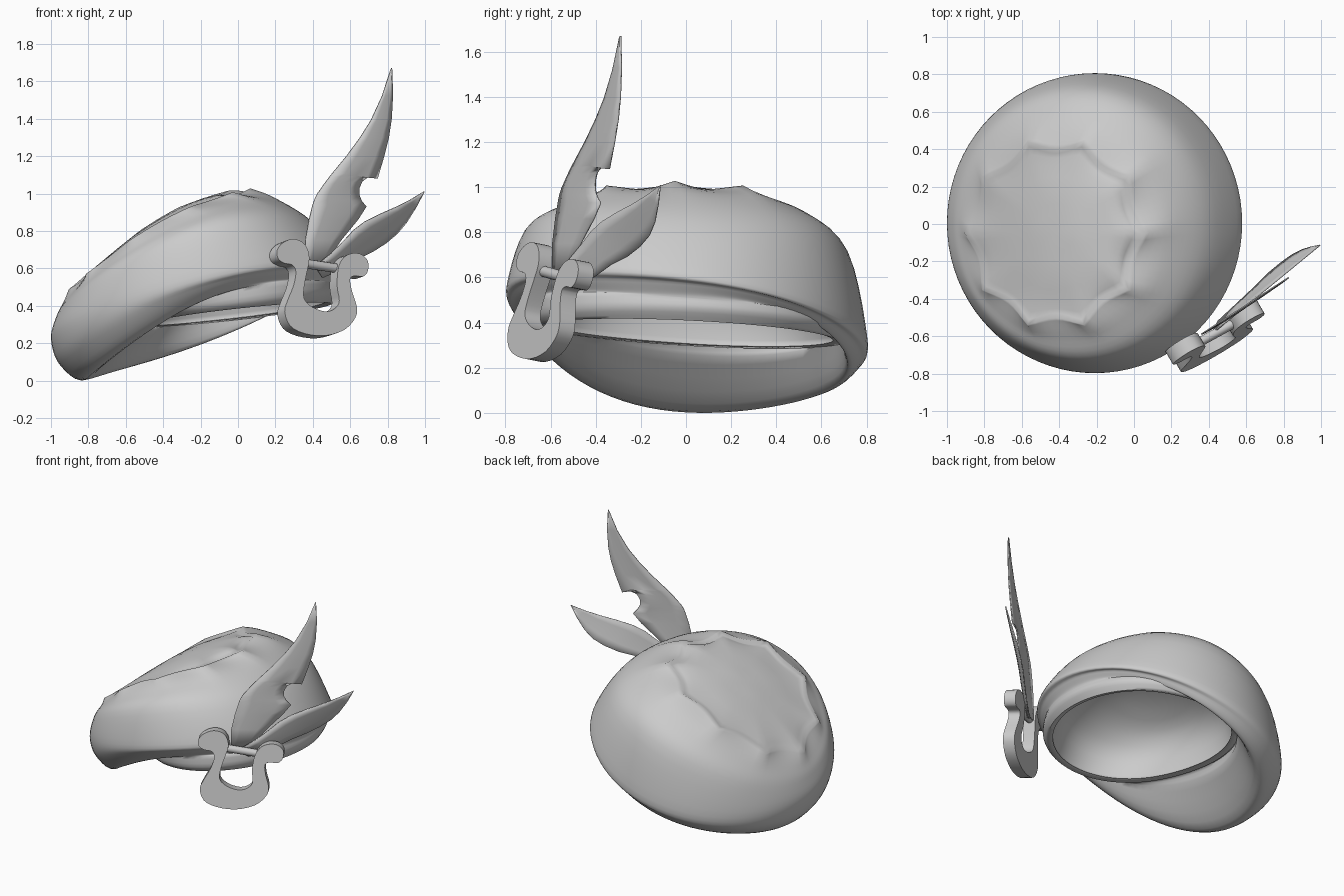
import bpy, bmesh, math
from mathutils import Vector

cube = bpy.data.objects.get("Cube")
if cube:
    bpy.data.objects.remove(cube, do_unlink=True)

grey = bpy.data.materials.new("plain grey")
grey.use_nodes = True
GREY = (0.6, 0.6, 0.6, 1)
grey.diffuse_color = GREY
grey.node_tree.nodes["Principled BSDF"].inputs["Base Color"].default_value = GREY


def finish(name, bm, angle):
    """Turn a bmesh into a smooth shaded object."""
    bmesh.ops.recalc_face_normals(bm, faces=bm.faces)
    me = bpy.data.meshes.new(name)
    bm.to_mesh(me)
    bm.free()
    me.materials.append(grey)
    ob = bpy.data.objects.new(name, me)
    bpy.context.collection.objects.link(ob)
    bpy.ops.object.select_all(action='DESELECT')
    ob.select_set(True)
    bpy.context.view_layer.objects.active = ob
    bpy.ops.object.shade_smooth_by_angle(angle=math.radians(angle))
    return ob


def spline(keys, steps):
    """Catmull-Rom interpolation of tuples."""
    out = []
    for i in range(len(keys) - 1):
        a, b, c, d = (keys[max(0, min(len(keys) - 1, i + k))] for k in (-1, 0, 1, 2))
        for s in range(steps):
            t = s / steps
            out.append([0.5 * (2 * q + (r - p) * t + (2 * p - 5 * q + 4 * r - w) * t * t
                               + (3 * q - p - 3 * r + w) * t ** 3)
                        for p, q, r, w in zip(a, b, c, d)])
    return out + [list(keys[-1])]


# --- beret: stacked tilted rings
# (cx, cy, rx, ry, z0, z_cos, z_sin, z_cos2, z_sin3, scallop, corner)
inside = [
    (-0.12, 0, 0.14, 0.17, 0.76, 0.04, 0, 0, 0, 0, 0),
    (-0.11, 0, 0.32, 0.38, 0.70, 0.08, 0, 0, 0, 0, 0.05),
    (-0.05, 0, 0.44, 0.55, 0.57, 0.08, -0.01, 0, 0, 0, 0.13),
    (-0.01, 0, 0.47, 0.61, 0.39, 0.055, -0.03, 0, 0, 0, 0.19),
    (0, 0, 0.465, 0.605, 0.365, 0.055, -0.03, 0, 0, 0, 0.2),
]
band = [
    (0, 0, 0.50, 0.64, 0.355, 0.055, -0.03, 0, 0, 0, 0.2),
    (0, 0, 0.53, 0.67, 0.39, 0.075, -0.03, 0, 0, 0, 0.16),
    (-0.02, 0, 0.54, 0.675, 0.41, 0.125, -0.05, -0.025, 0, 0, 0.09),
]
puff = [
    band[-1],
    (-0.14, 0, 0.665, 0.715, 0.30, 0.265, -0.10, -0.035, 0.02, 0, 0),
    (-0.20, 0, 0.75, 0.775, 0.345, 0.25, -0.115, -0.02, 0.015, 0, 0),
    (-0.215, 0.005, 0.785, 0.80, 0.43, 0.20, -0.115, -0.01, 0.005, 0, 0),
    (-0.285, 0, 0.685, 0.725, 0.66, 0.25, -0.045, -0.065, 0, 0, 0),
    (-0.365, -0.02, 0.565, 0.60, 0.755, 0.275, -0.01, -0.055, 0, 0.02, 0),
    (-0.42, -0.05, 0.485, 0.515, 0.803, 0.27, 0, -0.045, 0, 0.12, 0),
]
crown = [
    (-0.42, -0.05, 0.455, 0.485, 0.798, 0.25, 0, -0.037, 0, 0.12, 0),
    (-0.42, -0.05, 0.37, 0.38, 0.82, 0.215, 0, -0.02, 0, 0.05, 0),
    (-0.42, -0.05, 0.22, 0.23, 0.85, 0.13, 0, -0.01, 0, 0, 0),
    (-0.42, -0.05, 0.10, 0.10, 0.865, 0.06, 0, 0, 0, 0, 0),
]
SEG = 80


def ring(bm, p):
    cx, cy, rx, ry, z0, zc, zs, z2, z3, scallop, corner = p
    vs = []
    for i in range(SEG):
        a = 2 * math.pi * i / SEG
        k = 1 - scallop * abs(math.sin(5 * a))                          # ten scallops
        k += corner * max(0, math.cos(a - 0.75 * math.pi)) ** 4         # pointed back of the opening
        vs.append(bm.verts.new((cx + rx * k * math.cos(a), cy + ry * k * math.sin(a),
                                z0 + zc * k * math.cos(a) + zs * math.sin(a)
                                + z2 * math.cos(2 * a) + z3 * math.sin(3 * a))))
    return vs


bm = bmesh.new()
params = spline(inside, 3) + spline(band, 3)[:-1] + spline(puff, 5) + spline(crown, 2)
rings = [ring(bm, p) for p in params]
for lo, hi in zip(rings, rings[1:]):
    for i in range(SEG):
        j = (i + 1) % SEG
        bm.faces.new((lo[i], lo[j], hi[j], hi[i]))
for r, c in ((rings[0], (-0.12, 0, 0.775)), (rings[-1], (-0.42, -0.05, 0.869))):
    top = bm.verts.new(c)
    for i in range(SEG):
        bm.faces.new((r[i], r[(i + 1) % SEG], top))
# rest the lowest point on the ground
low = min(v.co.z for v in bm.verts)
for v in bm.verts:
    v.co.z -= low * max(0.0, 1 - v.co.z / 0.3)
finish("beret", bm, 70)


# --- feathers: strips of (left x, left z, right x, right z) with a raised midrib
def feather(name, rows, y0, x0, slope, droop, rib):
    bm = bmesh.new()
    grid = []
    for xl, zl, xr, zr in rows:
        row = []
        for t in (0, 0.25, 0.5, 0.75, 1):
            x, z = xl + (xr - xl) * t, zl + (zr - zl) * t
            bulge = rib * math.hypot(xr - xl, zr - zl) * math.sin(math.pi * t)
            y = y0 + slope * (x - x0) + droop * (zl - zr) * t - bulge
            row.append(bm.verts.new((x + bulge * 0.5, y, z)))
        grid.append(row)
    for a, b in zip(grid, grid[1:]):
        for i in range(4):
            bm.faces.new((a[i], a[i + 1], b[i + 1], b[i]))
    ob = finish(name, bm, 60)
    mod = ob.modifiers.new("thickness", 'SOLIDIFY')
    mod.thickness = 0.008
    mod.offset = 0


feather("large_feather", [
    (0.36, 0.60, 0.45, 0.60), (0.36, 0.75, 0.55, 0.75), (0.38, 0.86, 0.64, 0.86),
    (0.40, 0.94, 0.685, 0.93), (0.41, 0.97, 0.66, 0.96), (0.425, 1.00, 0.648, 0.99),
    (0.44, 1.02, 0.648, 1.03), (0.46, 1.05, 0.663, 1.065), (0.49, 1.09, 0.70, 1.092),
    (0.51, 1.115, 0.745, 1.08), (0.58, 1.20, 0.78, 1.20), (0.65, 1.295, 0.805, 1.30),
    (0.71, 1.39, 0.82, 1.40), (0.77, 1.52, 0.827, 1.53),
    (0.817, 1.665, 0.822, 1.67)], -0.59, 0.36, 0.65, 0, 0.03)
feather("small_feather", [
    (0.41, 0.61, 0.45, 0.55), (0.50, 0.68, 0.57, 0.60), (0.57, 0.75, 0.65, 0.655),
    (0.62, 0.805, 0.72, 0.69), (0.68, 0.85, 0.79, 0.735), (0.76, 0.89, 0.85, 0.785),
    (0.84, 0.925, 0.90, 0.845), (0.92, 0.965, 0.95, 0.925),
    (0.992, 1.008, 0.995, 1.01)], -0.37, 0.68, 0.82, 0.65, 0.03)


# --- horseshoe clasp: knob-ended outline extruded on a turned plane
def clasp_point(x, z):
    return Vector((x, -0.575 + 0.58 * (x - 0.44) + 0.2 * (z - 0.65), z))


outline = [
    (0.355, 0.60), (0.362, 0.65), (0.35, 0.70), (0.32, 0.737), (0.27, 0.75), (0.22, 0.73),
    (0.19, 0.69), (0.195, 0.645), (0.23, 0.62), (0.27, 0.612), (0.29, 0.575), (0.277, 0.50),
    (0.245, 0.42), (0.23, 0.36), (0.26, 0.285), (0.335, 0.245), (0.445, 0.233), (0.55, 0.265),
    (0.608, 0.33), (0.615, 0.39), (0.59, 0.47), (0.58, 0.535), (0.605, 0.553), (0.65, 0.55),
    (0.675, 0.58), (0.675, 0.63), (0.645, 0.665), (0.60, 0.675), (0.55, 0.655), (0.518, 0.60),
    (0.51, 0.50), (0.522, 0.42), (0.50, 0.38), (0.45, 0.362), (0.38, 0.385), (0.335, 0.43),
    (0.335, 0.50)]
bm = bmesh.new()
normal = Vector((0.58, -1, 0.2)).normalized()
front = bm.faces.new([bm.verts.new(clasp_point(x, z) + normal * 0.04)
                      for x, z in spline(outline + outline[:1], 3)[:-1]])
new = bmesh.ops.extrude_face_region(bm, geom=[front], use_keep_orig=True)
bmesh.ops.translate(bm, vec=normal * -0.08,
                    verts=[g for g in new["geom"] if isinstance(g, bmesh.types.BMVert)])
bmesh.ops.triangulate(bm, faces=[f for f in bm.faces if len(f.verts) > 4])
finish("horseshoe_clasp", bm, 40)

# --- pin joining the two knobs
a, b = clasp_point(0.33, 0.63), clasp_point(0.56, 0.595)
bm = bmesh.new()
bmesh.ops.create_cone(bm, cap_ends=True, segments=12, radius1=0.025, radius2=0.025,
                      depth=(b - a).length)
pin = finish("clasp_pin", bm, 35)
pin.location = (a + b) / 2
pin.rotation_euler = (b - a).to_track_quat('Z', 'Y').to_euler()
